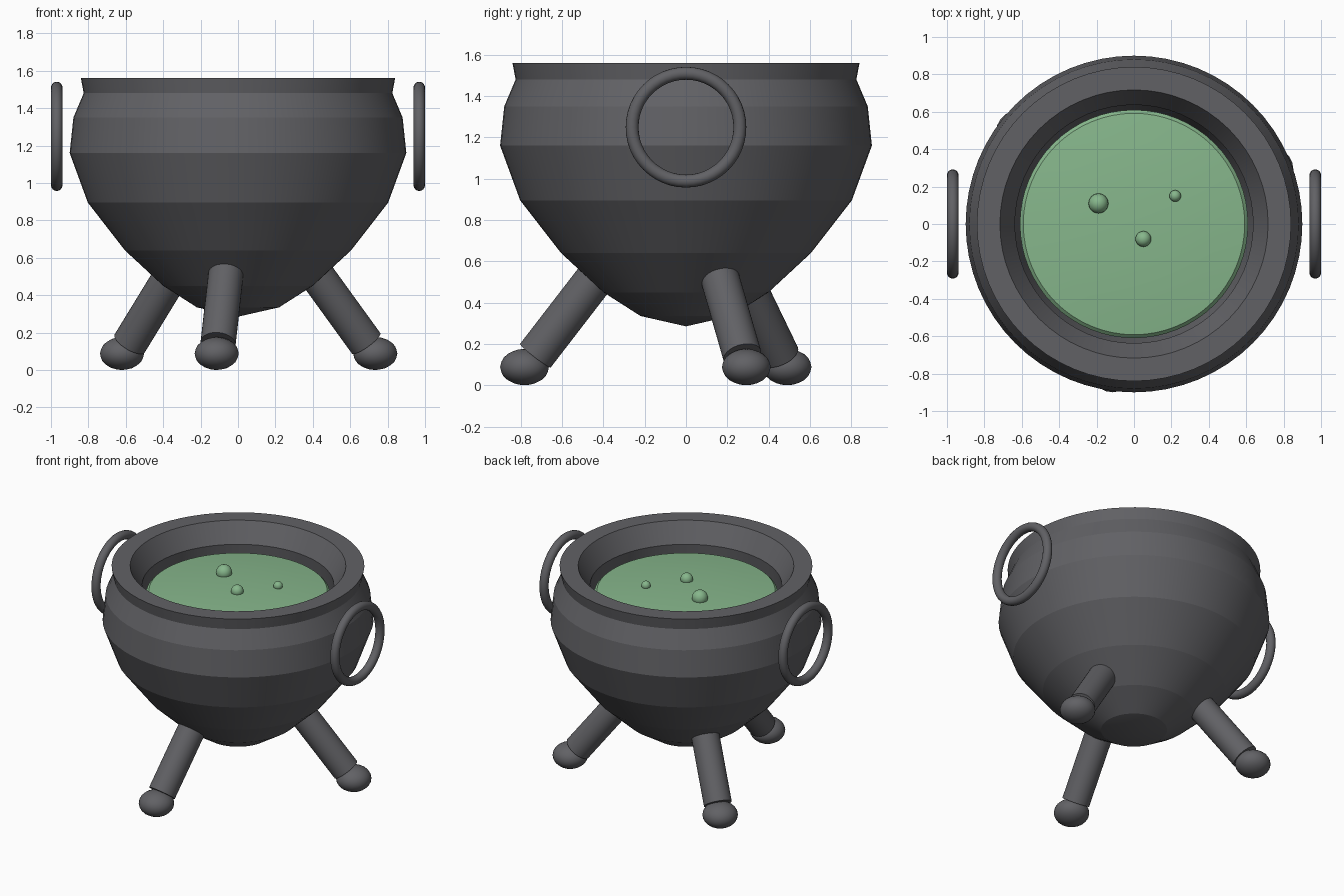
import bpy, bmesh
from math import radians, sin, cos, pi
from mathutils import Vector, Matrix

if "Cube" in bpy.data.objects:
    bpy.data.objects.remove(bpy.data.objects["Cube"])


def material(name, color):
    m = bpy.data.materials.new(name)
    m.diffuse_color = color
    m.use_nodes = True
    m.node_tree.nodes["Principled BSDF"].inputs["Base Color"].default_value = m.diffuse_color
    return m


iron = material("dark_iron", (0.12, 0.12, 0.13, 1))
green = material("green_liquid", (0.24, 0.47, 0.26, 1))


def finish(name, bm, mat, angle=30):
    bmesh.ops.recalc_face_normals(bm, faces=bm.faces)
    me = bpy.data.meshes.new(name)
    bm.to_mesh(me)
    bm.free()
    me.shade_smooth()
    me.set_sharp_from_angle(angle=radians(angle))
    me.materials.append(mat)
    ob = bpy.data.objects.new(name, me)
    bpy.context.collection.objects.link(ob)
    return ob


def lathe(name, profile, mat, angle, steps=64):
    """Revolve an (r, z) profile around the z axis."""
    bm = bmesh.new()
    vs = [bm.verts.new((r, 0, z)) for r, z in profile]
    es = [bm.edges.new(p) for p in zip(vs, vs[1:])]
    bmesh.ops.spin(bm, geom=vs + es, cent=(0, 0, 0), axis=(0, 0, 1),
                   angle=2 * pi, steps=steps, use_merge=False)
    bmesh.ops.remove_doubles(bm, verts=bm.verts, dist=1e-4)
    return finish(name, bm, mat, angle)


def ring(name, major, minor, matrix, mat, n=48, k=16):
    """Torus made by revolving a small circle."""
    bm = bmesh.new()
    vs = [bm.verts.new((major + minor * cos(2 * pi * i / k), 0,
                        minor * sin(2 * pi * i / k))) for i in range(k)]
    es = [bm.edges.new((vs[i], vs[(i + 1) % k])) for i in range(k)]
    bmesh.ops.spin(bm, geom=vs + es, cent=(0, 0, 0), axis=(0, 0, 1),
                   angle=2 * pi, steps=n, use_merge=False)
    bmesh.ops.remove_doubles(bm, verts=bm.verts, dist=1e-4)
    bm.transform(matrix)
    return finish(name, bm, mat, 60)


# Cauldron bowl: outer wall, flat lip, inner wall
lathe("bowl", [
    (0, 0.285), (0.22, 0.335), (0.40, 0.45), (0.605, 0.64), (0.803, 0.895),
    (0.90, 1.16), (0.88, 1.35), (0.825, 1.48), (0.84, 1.56),
    (0.717, 1.56), (0.637, 1.42), (0.66, 1.2), (0.58, 0.95), (0.38, 0.7),
    (0, 0.5)], iron, 5.8)

# Slightly domed liquid
lathe("liquid", [
    (0, 1.30), (0.61, 1.33), (0.61, 1.36), (0.592, 1.378), (0.45, 1.393),
    (0.3, 1.403), (0.15, 1.409), (0, 1.411)], green, 30)

# Bubbles
for i, (x, y, z, r) in enumerate([(-0.19, 0.11, 1.42, 0.053),
                                  (0.05, -0.08, 1.42, 0.042),
                                  (0.22, 0.15, 1.415, 0.031)]):
    bm = bmesh.new()
    bmesh.ops.create_uvsphere(bm, u_segments=24, v_segments=12, radius=r,
                              matrix=Matrix.Translation((x, y, z)))
    finish(f"bubble_{i + 1}", bm, green)

# Ring handles
for side, s in (("left", -1), ("right", 1)):
    ring(f"{side}_handle", 0.261, 0.031,
         Matrix.Translation((s * 0.969, 0, 1.249)) @ Matrix.Rotation(pi / 2, 4, 'Y'), iron)

# Three splayed legs with flattened ball feet
for i in range(3):
    a = radians(21.7 + 120 * i)
    out = Vector((cos(a), sin(a), 0))
    low = out * 0.737 + Vector((0, 0, 0.143))
    high = out * 0.42 + Vector((0, 0, 0.55))
    axis = high - low
    bm = bmesh.new()
    bmesh.ops.create_cone(
        bm, cap_ends=True, segments=32, radius1=0.094, radius2=0.094,
        depth=axis.length,
        matrix=Matrix.Translation((low + high) / 2)
        @ axis.to_track_quat('Z', 'Y').to_matrix().to_4x4())
    finish(f"leg_{i + 1}", bm, iron)

    bm = bmesh.new()
    bmesh.ops.create_icosphere(
        bm, subdivisions=3, radius=1,
        matrix=Matrix.Translation(out * 0.79 + Vector((0, 0, 0.088)))
        @ Matrix.Diagonal((0.118, 0.118, 0.088, 1)))
    finish(f"foot_{i + 1}", bm, iron)
